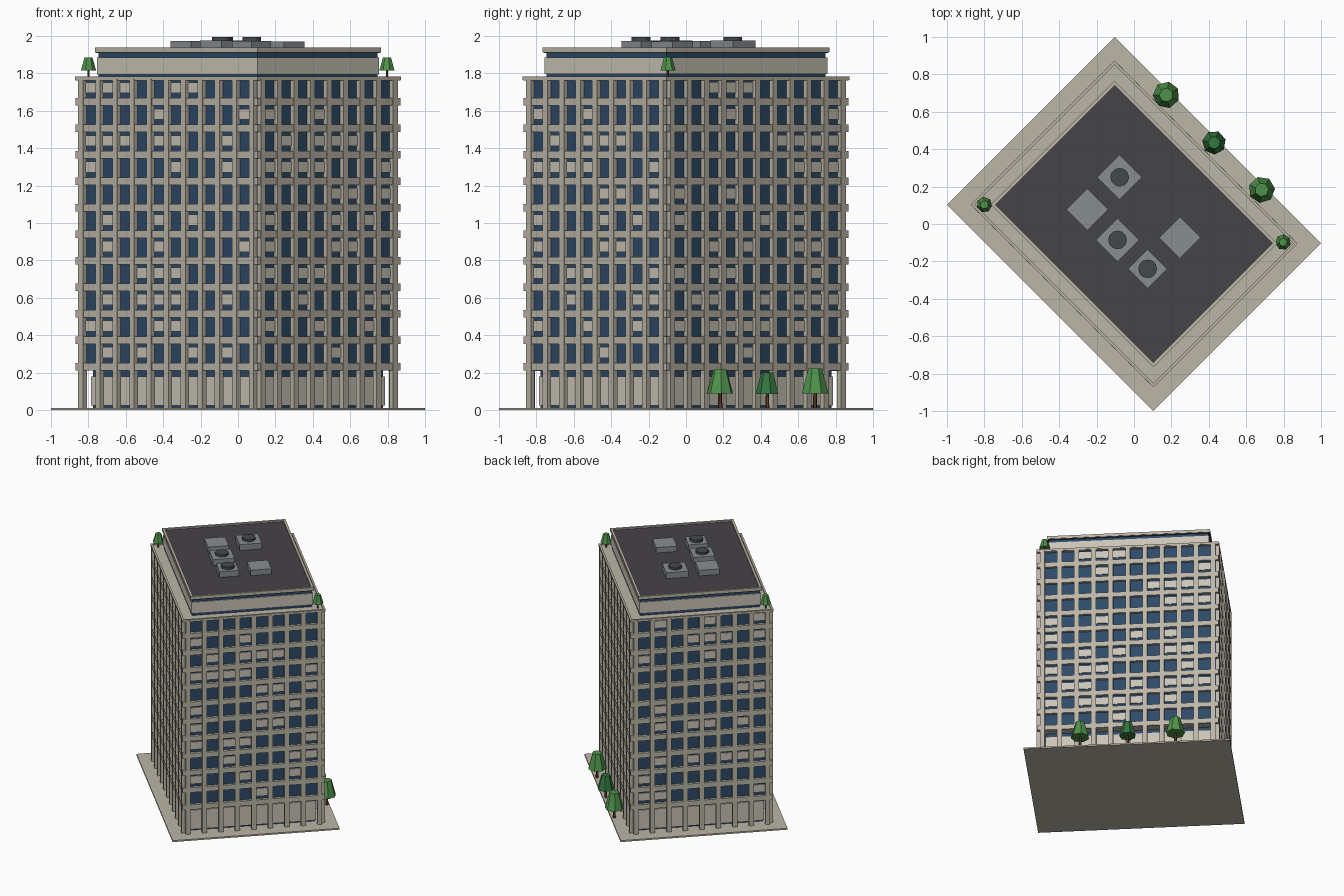
import bpy, bmesh, math, random
from mathutils import Matrix, Vector

if "Cube" in bpy.data.objects:
    bpy.data.objects.remove(bpy.data.objects["Cube"])

random.seed(7)
ROT = Matrix.Rotation(math.radians(-45), 4, 'Z')   # the whole block is turned 45 degrees


def material(name, rgb):
    m = bpy.data.materials.new(name)
    m.diffuse_color = (*rgb, 1)
    m.use_nodes = True
    m.node_tree.nodes["Principled BSDF"].inputs["Base Color"].default_value = m.diffuse_color
    return m


STONE = material("stone", (0.50, 0.465, 0.385))
PALE = material("pale_panel", (0.60, 0.56, 0.48))
GLASS = material("blue_glass", (0.026, 0.068, 0.14))
DARK = material("dark_roofing", (0.06, 0.056, 0.064))
METAL = material("grey_metal", (0.25, 0.27, 0.28))
FAN = material("fan_metal", (0.06, 0.065, 0.07))
LEAF = material("leaf", (0.08, 0.29, 0.07))
LEAF_DARK = material("leaf_dark", (0.035, 0.18, 0.05))
BARK = material("bark", (0.12, 0.05, 0.03))


def finish(name, bm, mat, matrix=ROT):
    me = bpy.data.meshes.new(name)
    bm.transform(matrix)
    bm.to_mesh(me)
    bm.free()
    me.materials.append(mat)
    ob = bpy.data.objects.new(name, me)
    bpy.context.collection.objects.link(ob)
    return ob


def add_box(bm, x0, x1, y0, y1, z0, z1):
    m = Matrix.Translation(((x0 + x1) / 2, (y0 + y1) / 2, (z0 + z1) / 2))
    m = m @ Matrix.Diagonal((abs(x1 - x0), abs(y1 - y0), z1 - z0, 1))
    bmesh.ops.create_cube(bm, size=1, matrix=m)


def block(name, hx, hy, z0, z1, mat):
    bm = bmesh.new()
    add_box(bm, -hx, hx, -hy, hy, z0, z1)
    return finish(name, bm, mat)


def add_ring(bm, hx, hy, t, z0, z1):
    for s in (-1, 1):
        add_box(bm, -hx, hx, s * (hy - t), s * hy, z0, z1)
        add_box(bm, s * (hx - t), s * hx, -hy + t, hy - t, z0, z1)


def add_facade_box(bm, axis, s, along, half, inner, outer, z0, z1):
    """Box on one of the four facades; along runs along the wall."""
    if axis == 0:
        add_box(bm, along - half, along + half, s * inner, s * outer, z0, z1)
    else:
        add_box(bm, s * inner, s * outer, along - half, along + half, z0, z1)


def cone(name, x, y, z0, z1, r0, r1, sides, mat, turn=0.0):
    bm = bmesh.new()
    bmesh.ops.create_cone(bm, cap_ends=True, segments=sides, radius1=r0, radius2=r1, depth=z1 - z0)
    return finish(name, bm, mat,
                  Matrix.Translation((x, y, (z0 + z1) / 2)) @ Matrix.Rotation(turn, 4, 'Z'))


# Plinth, ground floor and tower core
block("plinth", 0.78, 0.634, 0, 0.012, STONE)
block("ground_floor_glass", 0.622, 0.476, 0.002, 0.215, GLASS)
block("ground_floor_wall", 0.628, 0.482, 0.025, 0.18, PALE)
block("tower_glass", 0.665, 0.519, 0.213, 1.768, GLASS)

# Facades: (axis, half width of column grid, number of bays, glass plane)
FLOOR0, STEP, FLOORS, BAND = 0.212, 0.1415, 11, 0.04
SIDES = [(0, 0.645, 10, 0.519), (1, 0.50, 8, 0.665)]

# Full-height columns on all four sides
bm = bmesh.new()
for axis, half, bays, plane in SIDES:
    for s in (-1, 1):
        for i in range(bays + 1):
            a = -half + 2 * half * i / bays
            add_facade_box(bm, axis, s, a, 0.018, plane - 0.003, plane + 0.026, 0.01, 1.77)
finish("columns", bm, STONE)

# Floor bands, the lowest one closes the overhang
bm = bmesh.new()
for k in range(FLOORS):
    z = FLOOR0 + STEP * k
    add_ring(bm, 0.687, 0.541, 0.025, z, z + BAND)
finish("floor_bands", bm, STONE)
block("overhang_soffit", 0.67, 0.524, FLOOR0 - 0.002, 0.225, STONE)

# Window blinds drawn down in some bays
bm = bmesh.new()
for axis, half, bays, plane in SIDES:
    for s in (-1, 1):
        for k in range(FLOORS):
            for i in range(bays):
                if random.random() < 0.3:
                    a = -half + 2 * half * (i + 0.5) / bays
                    z = FLOOR0 + STEP * k
                    add_facade_box(bm, axis, s, a, half / bays - 0.016,
                                   plane - 0.002, plane + 0.006, z + 0.067, z + 0.125)
finish("window_blinds", bm, PALE)

# Terrace deck with a low lip
block("terrace_deck", 0.687, 0.541, 1.762, 1.773, STONE)
bm = bmesh.new()
add_ring(bm, 0.69, 0.544, 0.015, 1.765, 1.782)
finish("terrace_lip", bm, STONE)

# Penthouse storey and roof
block("penthouse_glass", 0.601, 0.455, 1.77, 1.912, GLASS)
block("penthouse_wall", 0.607, 0.461, 1.795, 1.885, PALE)
block("roof_slab", 0.612, 0.465, 1.908, 1.926, DARK)
bm = bmesh.new()
add_ring(bm, 0.615, 0.468, 0.018, 1.914, 1.937)
finish("roof_rim", bm, STONE)

# Rooftop machinery: x, y, half size, top, has fan
UNITS = [(-0.077, 0.25, 0.085, 1.975, True), (-0.25, 0.077, 0.079, 1.972, False),
         (-0.088, -0.085, 0.082, 1.975, True), (0.073, -0.24, 0.074, 1.972, True),
         (0.245, -0.073, 0.079, 1.97, False)]
for n, (x, y, h, top, has_fan) in enumerate(UNITS, 1):
    bm = bmesh.new()
    add_box(bm, -h, h, -h, h, 1.924, top)
    finish(f"roof_unit_{n}", bm, METAL, Matrix.Translation((x, y, 0)) @ ROT)
    if has_fan:
        cone(f"roof_fan_{n}", x, y, top - 0.005, 1.993, 0.05, 0.05, 12, FAN)

# Trees: x, y, ground z, trunk height, top z, crown radius, leaf colour
TREES = [(0.172, 0.69, 0.01, 0.085, 0.222, 0.072, LEAF),
         (0.428, 0.435, 0.01, 0.08, 0.2, 0.064, LEAF_DARK),
         (0.683, 0.183, 0.01, 0.085, 0.217, 0.071, LEAF),
         (-0.8, 0.103, 1.77, 0.05, 1.886, 0.042, LEAF),
         (0.797, -0.097, 1.77, 0.05, 1.886, 0.042, LEAF)]
for n, (x, y, z, trunk, top, r, leaf) in enumerate(TREES, 1):
    cone(f"tree_trunk_{n}", x, y, z, z + trunk + 0.01, r * 0.16, r * 0.13, 6, BARK)
    cone(f"tree_crown_{n}", x, y, z + trunk - 0.005, top, r, r * 0.52, 7, leaf, n * 0.7)
